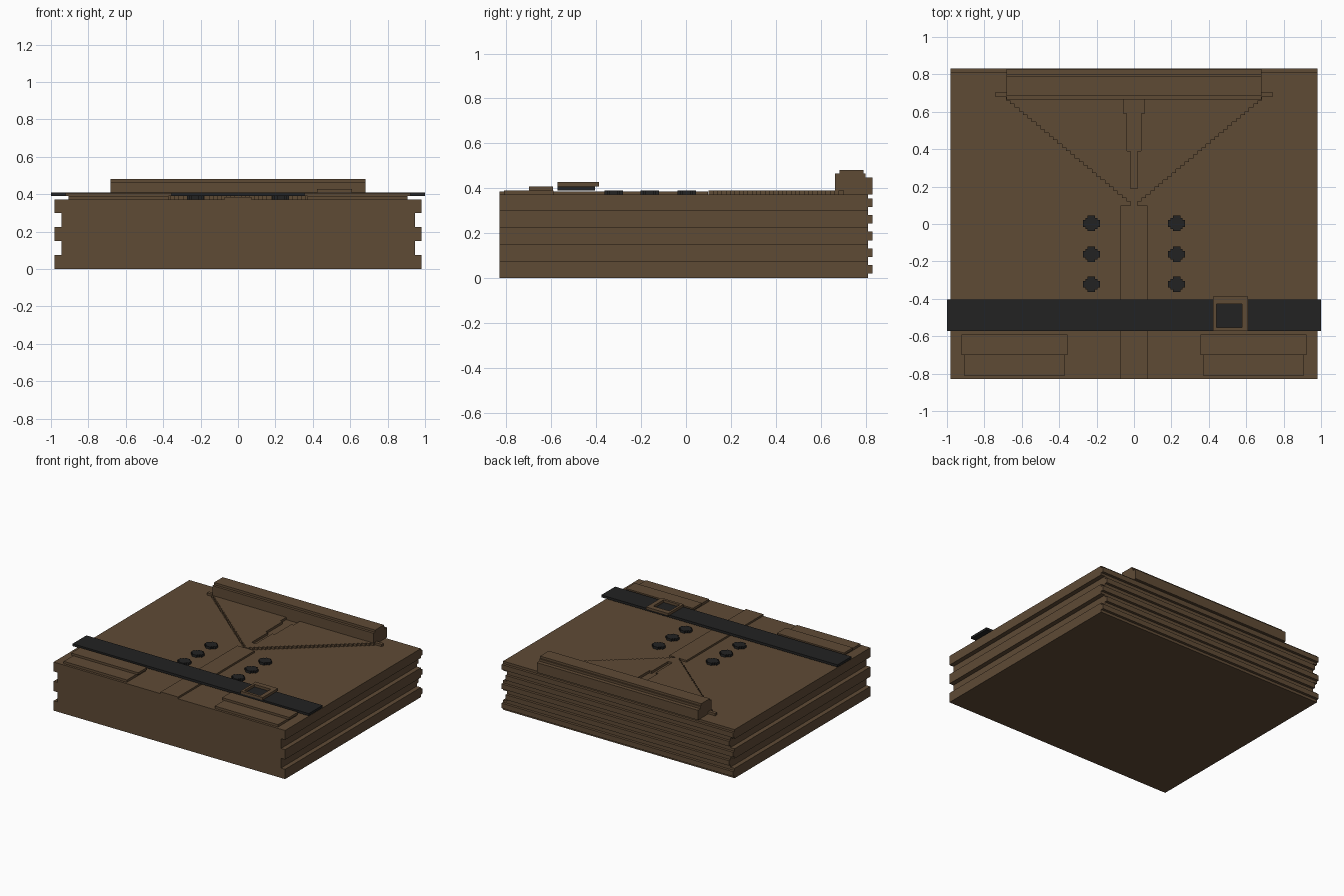
import bpy, bmesh
from mathutils import Vector

if "Cube" in bpy.data.objects:
    bpy.data.objects.remove(bpy.data.objects["Cube"])


def material(name, rgb):
    m = bpy.data.materials.new(name)
    m.diffuse_color = (*rgb, 1)
    m.use_nodes = True
    m.node_tree.nodes["Principled BSDF"].inputs["Base Color"].default_value = m.diffuse_color
    return m


BROWN = material("brown cloth", (0.114, 0.069, 0.036))
DARK = material("dark leather", (0.016, 0.016, 0.016))


def prism(name, outline, axis, lo, hi, mat):
    """Extrude a closed 2D outline along x, y or z from lo to hi."""
    place = {"x": lambda a, b, d: (d, a, b),
             "y": lambda a, b, d: (a, d, b),
             "z": lambda a, b, d: (a, b, d)}[axis]
    bm = bmesh.new()
    face = bm.faces.new([bm.verts.new(place(a, b, lo)) for a, b in outline])
    geo = bmesh.ops.extrude_face_region(bm, geom=[face])["geom"]
    verts = [v for v in geo if isinstance(v, bmesh.types.BMVert)]
    bmesh.ops.translate(bm, verts=verts, vec=Vector(place(0, 0, hi - lo)))
    bmesh.ops.recalc_face_normals(bm, faces=bm.faces)
    mesh = bpy.data.meshes.new(name)
    bm.to_mesh(mesh)
    bm.free()
    mesh.materials.append(mat)
    ob = bpy.data.objects.new(name, mesh)
    bpy.context.collection.objects.link(ob)
    return ob


def box(name, x0, x1, y0, y1, z0, z1, mat=BROWN):
    return prism(name, [(x0, y0), (x1, y0), (x1, y1), (x0, y1)], "z", z0, z1, mat)


def mirrored(pts):
    """Close a right-half outline with its mirror image."""
    return pts + [(-a, b) for a, b in reversed(pts)]


TOP, LAYER = 0.372, 0.39

# Folded body with two grooves along each side
side = []
levels = [0, 0.075, 0.15, 0.225, 0.3, TOP]
for i in range(5):
    x = 0.945 if i % 2 else 0.98
    side += [(x, levels[i]), (x, levels[i + 1])]
prism("folded_body", mirrored(side), "y", -0.83, 0.812, BROWN)

# Fold ridges on the back
for i in range(5):
    z = 0.02 + i * 0.074
    w = 0.945 if i % 2 else 0.98
    box("back_fold", -w, w, 0.812, 0.832, z, z + 0.038)

# Rolled collar with stepped section
prism("collar", [(0.665, TOP), (0.83, TOP), (0.83, 0.447), (0.8, 0.447), (0.8, 0.465),
                 (0.79, 0.465), (0.79, 0.482), (0.685, 0.482), (0.685, 0.465),
                 (0.665, 0.465)], "x", -0.682, 0.682, BROWN)

# Lapels with stepped outer edge, joined at the tip
half = []
n = 30
for i in range(n):
    x = 0.018 + 0.667 * i / (n - 1)
    half += [(x, 0.1 + 0.58 * i / n), (x, 0.1 + 0.58 * (i + 1) / n)]
half += [(0.74, 0.68), (0.74, 0.705), (0.057, 0.705), (0.057, 0.592), (0.038, 0.592),
         (0.038, 0.39), (0.018, 0.39), (0.018, 0.19)]
prism("lapels", mirrored(half), "z", TOP, LAYER, BROWN)

# Front placket
box("placket", -0.073, 0.073, -0.83, 0.098, TOP, 0.386)

# Pockets, flaps and buttons on both sides
for s in (-1, 1):
    box("pocket", *sorted((s * 0.372, s * 0.907)), -0.812, -0.59, TOP, LAYER)
    box("pocket_flap", *sorted((s * 0.355, s * 0.923)), -0.7, -0.592, LAYER, 0.407)
    for y in (0.003, -0.162, -0.322):
        a, b, c = 0.02, 0.032, 0.046
        corner = [(c, a), (b, a), (b, b), (a, b), (a, c)]
        right = [(p, -q) for p, q in reversed(corner)] + corner
        prism("button", [(s * 0.228 + p, y + q * 0.9) for p, q in mirrored(right)],
              "z", TOP, LAYER, DARK)

# Belt, slightly wider than the body
box("belt", -1, 1, -0.572, -0.405, LAYER, 0.408, DARK)

# Square buckle frame
x0, x1, y0, y1 = 0.422, 0.61, -0.573, -0.388
u0, u1, v0, v1 = 0.44, 0.577, -0.553, -0.428
frame = [(x0, x1, y0, v0), (x0, x1, v1, y1), (x0, u0, v0, v1), (u1, x1, v0, v1)]
for f in frame:
    box("buckle_bar", *f, 0.408, 0.427)
